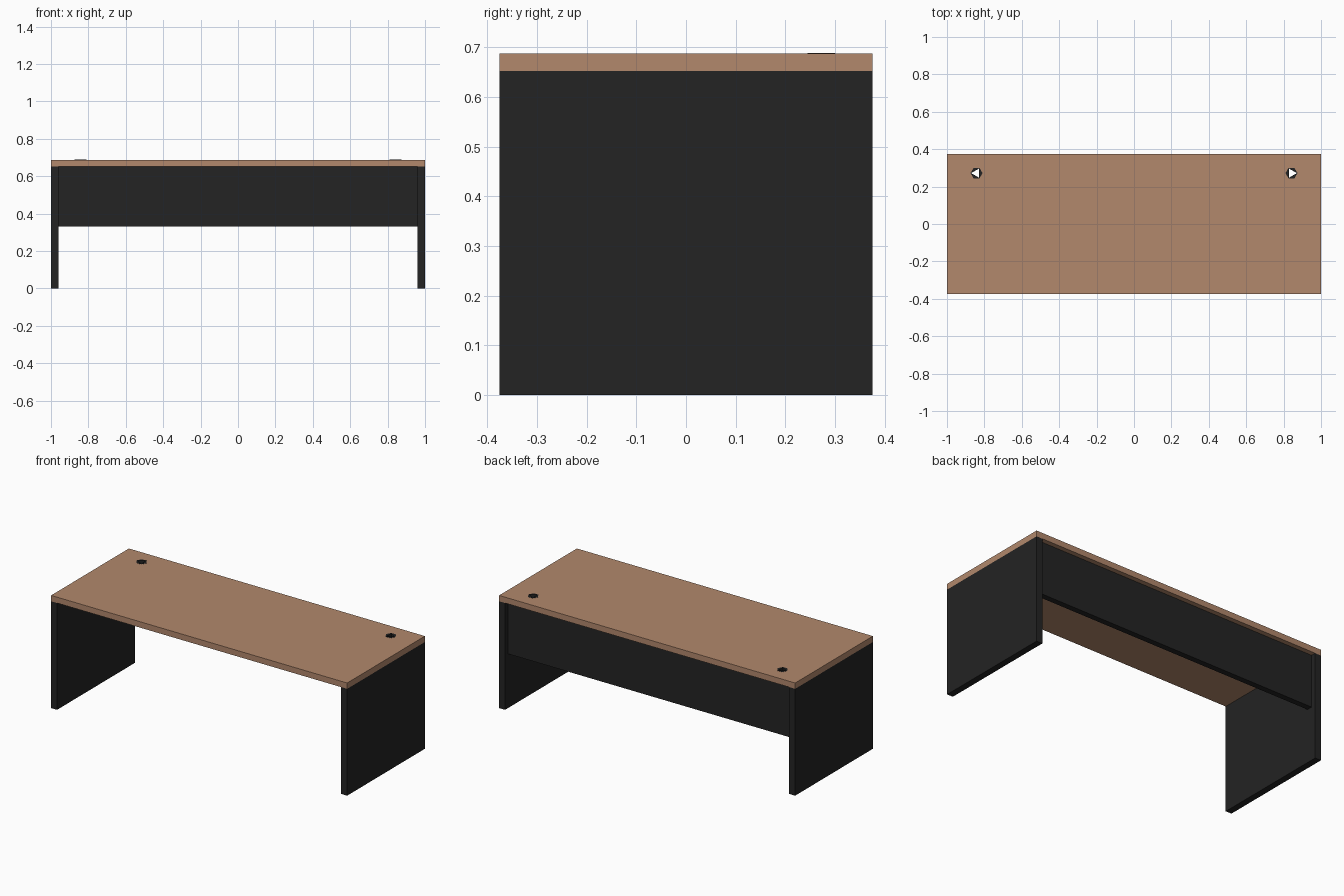
import bpy, bmesh, math
from mathutils import Matrix

if "Cube" in bpy.data.objects:
    bpy.data.objects.remove(bpy.data.objects["Cube"])


def material(name, rgb):
    m = bpy.data.materials.new(name)
    m.diffuse_color = (*rgb, 1)
    m.use_nodes = True
    m.node_tree.nodes["Principled BSDF"].inputs["Base Color"].default_value = m.diffuse_color
    return m


wood = material("warm_wood", (0.445, 0.246, 0.15))
black = material("matte_black", (0.017, 0.017, 0.017))


def add_object(name, bm, mat):
    bmesh.ops.recalc_face_normals(bm, faces=bm.faces)
    me = bpy.data.meshes.new(name)
    bm.to_mesh(me)
    bm.free()
    me.materials.append(mat)
    ob = bpy.data.objects.new(name, me)
    bpy.context.collection.objects.link(ob)
    return ob


def box(name, x, y, z, mat):
    bm = bmesh.new()
    size = [b - a for a, b in (x, y, z)]
    mid = [(a + b) / 2 for a, b in (x, y, z)]
    bmesh.ops.create_cube(bm, size=1, matrix=Matrix.Translation(mid) @ Matrix.Diagonal((*size, 1)))
    return add_object(name, bm, mat)


def prism(name, x, y, z0, z1, radius, sides, turn, mat):
    bm = bmesh.new()
    place = Matrix.Translation((x, y, (z0 + z1) / 2)) @ Matrix.Rotation(turn, 4, 'Z')
    bmesh.ops.create_cone(bm, cap_ends=True, segments=sides, radius1=radius, radius2=radius,
                          depth=z1 - z0, matrix=place)
    return add_object(name, bm, mat)


def cut(target, cutter):
    mod = target.modifiers.new("cut", 'BOOLEAN')
    mod.operation = 'DIFFERENCE'
    mod.solver = 'EXACT'
    mod.object = cutter
    bpy.context.view_layer.update()
    with bpy.context.temp_override(object=target, active_object=target):
        bpy.ops.object.modifier_apply(modifier=mod.name)
    bpy.data.objects.remove(cutter)


# Table top
top = box("table_top", (-1, 1), (-0.375, 0.375), (0.652, 0.688), wood)

# Side panels, and cable grommets with a triangular opening pointing outward
for side, s in (("left", -1), ("right", 1)):
    box(side + "_side_panel", sorted((s * 0.96, s)), (-0.375, 0.375), (0, 0.652), black)
    gx, gy = s * 0.842, 0.272
    # create_cone starts its first corner on +y, so a quarter turn points it along x
    turn = -s * math.pi / 2
    cut(top, prism("cutter", gx, gy, 0.6, 0.75, 0.032, 6, turn, wood))
    grommet = prism(side + "_cable_grommet", gx, gy, 0.652, 0.689, 0.032, 6, turn, black)
    cut(grommet, prism("cutter", gx, gy, 0.6, 0.75, 0.029, 3, turn, black))

# Modesty panel, set in slightly from the back edge
box("modesty_panel", (-0.96, 0.96), (0.31, 0.345), (0.33, 0.652), black)
